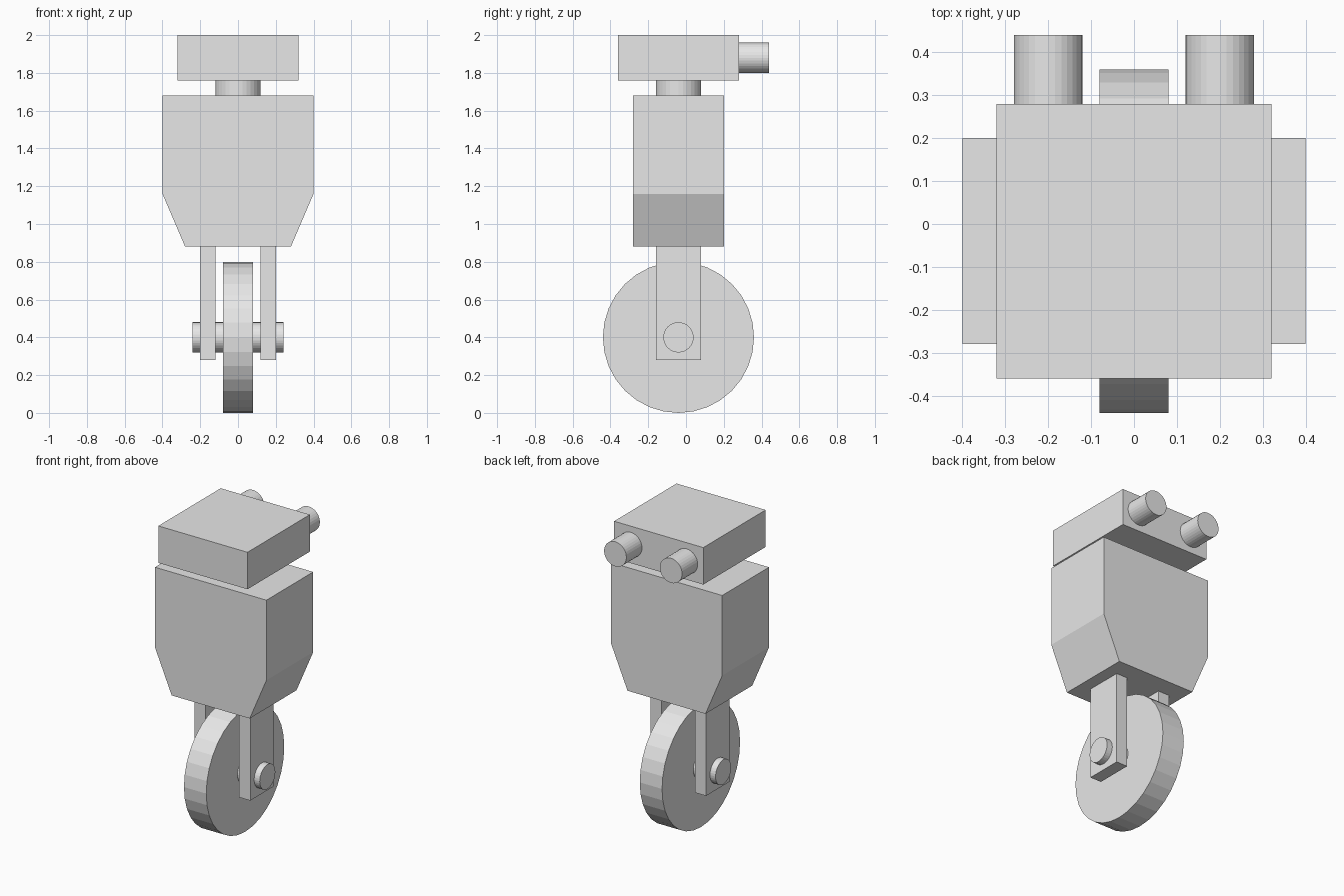
import bpy
import bmesh
from math import pi
from mathutils import Matrix, Vector

default = bpy.data.objects.get("Cube")
if default:
    bpy.data.objects.remove(default, do_unlink=True)

GREY = (0.8, 0.8, 0.8, 1.0)
grey = bpy.data.materials.new("plain grey")
grey.use_nodes = True
grey.diffuse_color = GREY
grey.node_tree.nodes["Principled BSDF"].inputs["Base Color"].default_value = GREY


def add_object(name, bm):
    bmesh.ops.recalc_face_normals(bm, faces=bm.faces)
    mesh = bpy.data.meshes.new(name)
    bm.to_mesh(mesh)
    bm.free()
    mesh.materials.append(grey)
    obj = bpy.data.objects.new(name, mesh)
    bpy.context.collection.objects.link(obj)
    return obj


def box(name, low, high):
    low, high = Vector(low), Vector(high)
    bm = bmesh.new()
    place = Matrix.Translation((low + high) / 2) @ Matrix.Diagonal((*(high - low), 1))
    bmesh.ops.create_cube(bm, size=1, matrix=place)
    return add_object(name, bm)


def cylinder(name, centre, radius, length, axis="Z"):
    turn = {"X": Matrix.Rotation(pi / 2, 4, "Y"),
            "Y": Matrix.Rotation(pi / 2, 4, "X"),
            "Z": Matrix.Identity(4)}[axis]
    bm = bmesh.new()
    bmesh.ops.create_cone(bm, cap_ends=True, segments=32, radius1=radius,
                          radius2=radius, depth=length,
                          matrix=Matrix.Translation(centre) @ turn)
    return add_object(name, bm)


def prism(name, outline, front, back):
    """Extrude an x-z outline from front to back along y."""
    bm = bmesh.new()
    face = bm.faces.new([bm.verts.new((x, front, z)) for x, z in outline])
    grown = bmesh.ops.extrude_face_region(bm, geom=[face])["geom"]
    verts = [v for v in grown if isinstance(v, bmesh.types.BMVert)]
    bmesh.ops.translate(bm, verts=verts, vec=(0, back - front, 0))
    return add_object(name, bm)


# Wheel and axle
MID_Y = -0.04
cylinder("wheel", (0, MID_Y, 0.4), 0.4, 0.16, "X")
cylinder("axle", (0, MID_Y, 0.4), 0.08, 0.48, "X")

# Body with tapered lower sides
half = [(0.28, 0.88), (0.4, 1.16), (0.4, 1.68)]
prism("body", half + [(-x, z) for x, z in reversed(half)], -0.28, 0.2)

# Neck and head
cylinder("neck", (0, MID_Y, 1.72), 0.12, 0.08)
box("head", (-0.32, -0.36, 1.76), (0.32, 0.28, 2.0))

# Fork legs and rear head cylinders, one per side
for side, s in (("left", 1), ("right", -1)):
    box(f"{side}_fork_leg", (s * 0.16 - 0.04, -0.16, 0.28), (s * 0.16 + 0.04, 0.08, 0.88))
    cylinder(f"{side}_head_cylinder", (s * 0.2, 0.36, 1.88), 0.08, 0.16, "Y")
